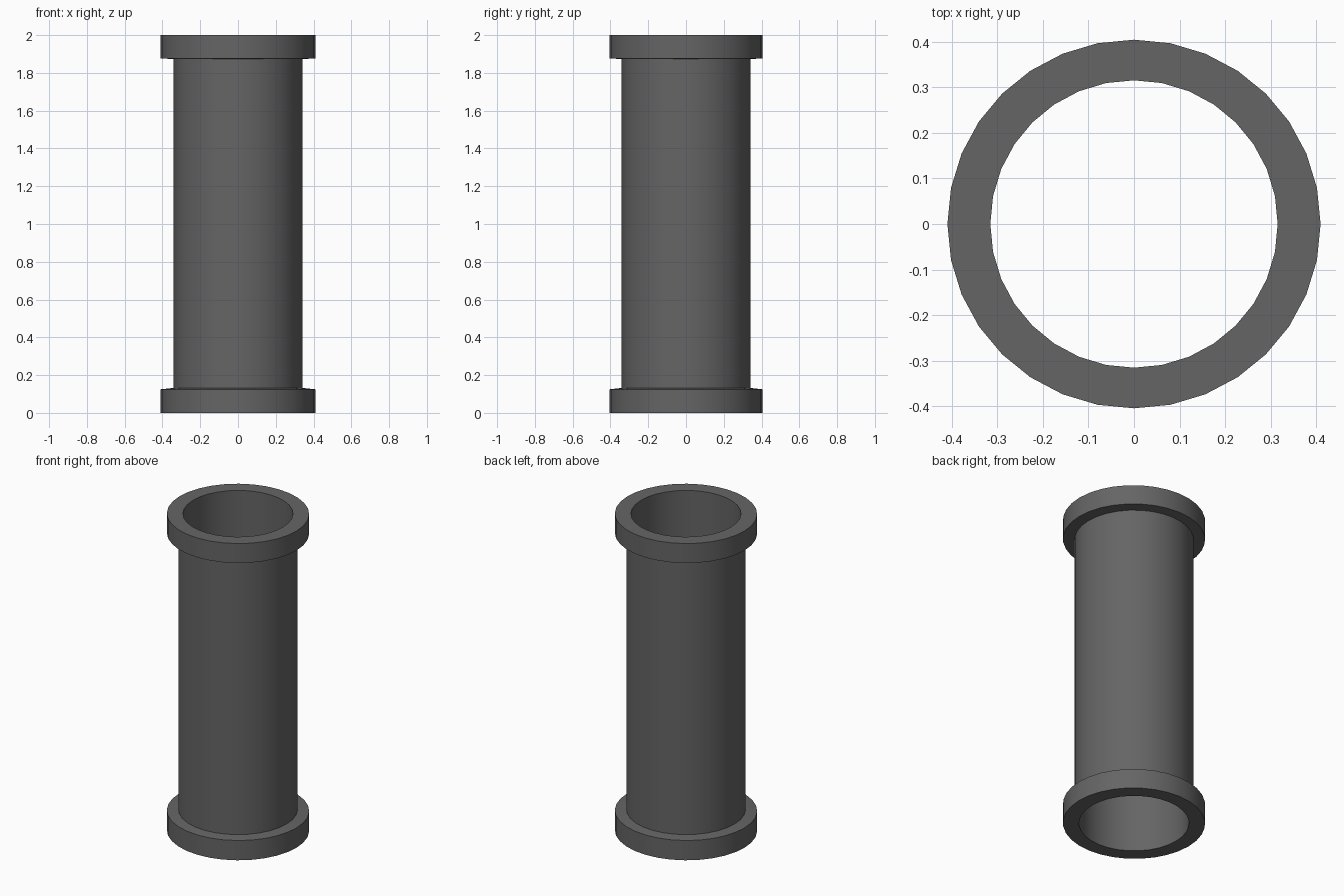
import bpy, bmesh, math

if "Cube" in bpy.data.objects:
    bpy.data.objects.remove(bpy.data.objects["Cube"])

SIDES = 32

dark = bpy.data.materials.new("dark_grey")
dark.diffuse_color = (0.13, 0.13, 0.13, 1)
dark.use_nodes = True
dark.node_tree.nodes["Principled BSDF"].inputs["Base Color"].default_value = dark.diffuse_color


def circle(rx, ry):
    """Points of an ellipse around the z axis."""
    return [(rx * math.cos(2 * math.pi * i / SIDES),
             ry * math.sin(2 * math.pi * i / SIDES)) for i in range(SIDES)]


def lathe(name, profile):
    """Spin a closed (rx, ry, z) profile into a ring-shaped solid."""
    bm = bmesh.new()
    rings = [[bm.verts.new((x, y, z)) for x, y in circle(rx, ry)]
             for rx, ry, z in profile]
    for a, b in zip(rings, rings[1:] + rings[:1]):
        for i in range(SIDES):
            j = (i + 1) % SIDES
            bm.faces.new((a[i], a[j], b[j], b[i]))
    bmesh.ops.recalc_face_normals(bm, faces=bm.faces)
    mesh = bpy.data.meshes.new(name)
    bm.to_mesh(mesh)
    bm.free()
    mesh.materials.append(dark)
    obj = bpy.data.objects.new(name, mesh)
    bpy.context.collection.objects.link(obj)
    bpy.ops.object.select_all(action='DESELECT')
    obj.select_set(True)
    bpy.context.view_layer.objects.active = obj
    bpy.ops.object.shade_smooth_by_angle(angle=math.radians(30))


# Hollow pipe with a wider collar at each end, bore straight through
BORE, BODY = (0.315, 0.315), (0.341, 0.341)
COLLAR = (0.409, 0.404)
lathe("flanged_pipe", [
    (*BORE, 0), (*COLLAR, 0), (*COLLAR, 0.125), (*BODY, 0.132),
    (*BODY, 1.873), (*COLLAR, 1.877), (*COLLAR, 2), (*BORE, 2),
])
